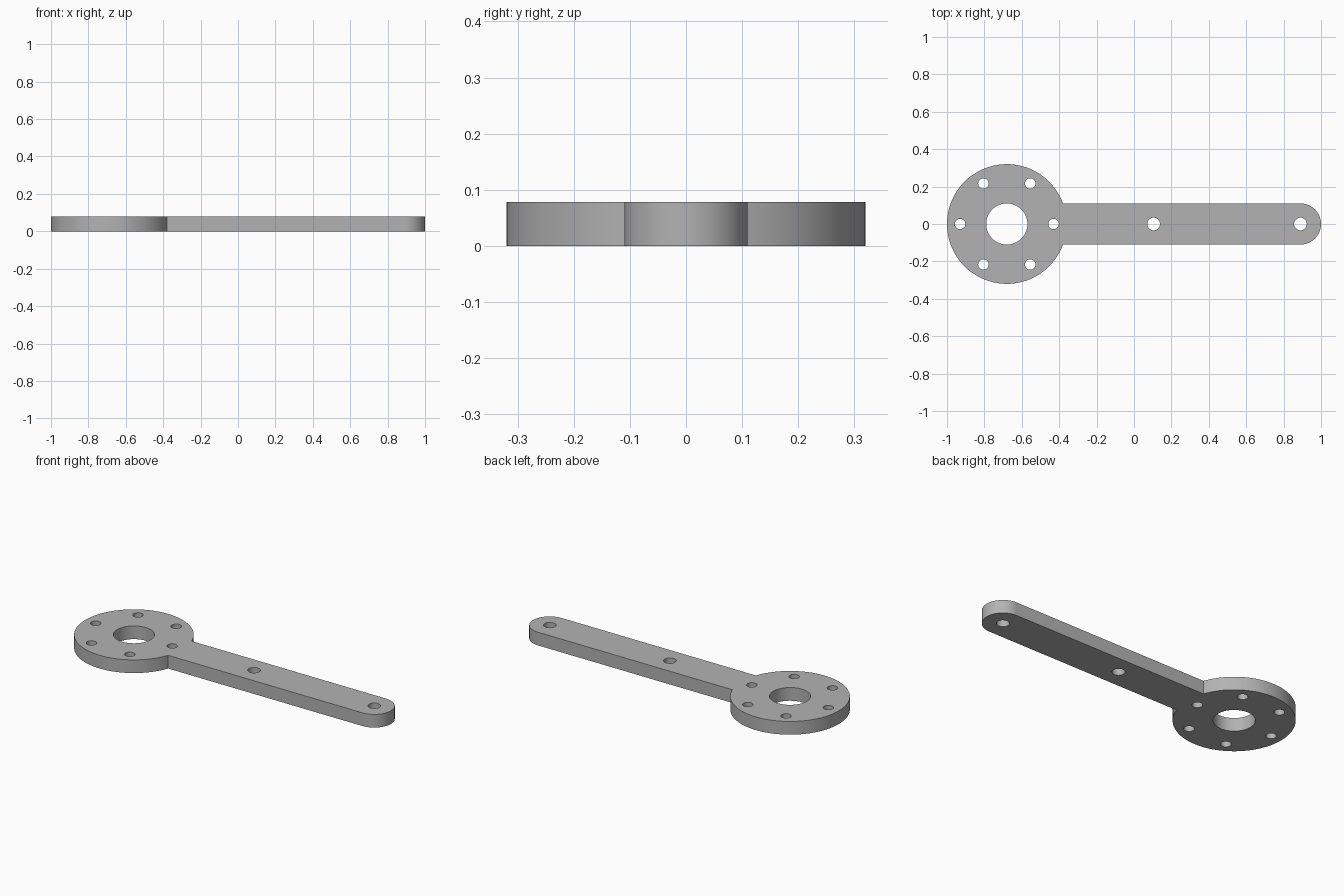
import bpy, bmesh
from math import sin, cos, pi, asin

cube = bpy.data.objects.get("Cube")
if cube:
    bpy.data.objects.remove(cube, do_unlink=True)

THICK = 0.078
HUB_X, HUB_R = -0.68, 0.32
TIP_X, ARM_R = 0.89, 0.11


def arc(x, y, r, start, end, steps):
    return [(x + r * cos(start + (end - start) * i / steps),
             y + r * sin(start + (end - start) * i / steps))
            for i in range(steps + 1)]


def circle(x, y, r, steps):
    return arc(x, y, r, 0, 2 * pi, steps)[:-1]


# Outline: round hub joined to a straight arm with a rounded tip
join = asin(ARM_R / HUB_R)
loops = [arc(HUB_X, 0, HUB_R, join, 2 * pi - join, 96)
         + arc(TIP_X, 0, ARM_R, -pi / 2, pi / 2, 32)]

# Centre bore, ring of bolt holes, and two arm holes
loops.append(circle(HUB_X, 0, 0.11, 64))
for i in range(6):
    a = i * pi / 3
    loops.append(circle(HUB_X + 0.25 * cos(a), 0.25 * sin(a), 0.028, 32))
for x in (0.105, TIP_X):
    loops.append(circle(x, 0, 0.034, 32))

# Filled flat profile, thickened into a plate
curve = bpy.data.curves.new("arm_profile", "CURVE")
curve.dimensions = "2D"
curve.fill_mode = "BOTH"
curve.extrude = THICK / 2
for pts in loops:
    spline = curve.splines.new("POLY")
    spline.points.add(len(pts) - 1)
    for p, (x, y) in zip(spline.points, pts):
        p.co = (x, y, THICK / 2, 1)
    spline.use_cyclic_u = True

helper = bpy.data.objects.new("arm_profile", curve)
bpy.context.collection.objects.link(helper)
bpy.context.view_layer.update()
mesh = bpy.data.meshes.new_from_object(
    helper.evaluated_get(bpy.context.evaluated_depsgraph_get()))
bpy.data.objects.remove(helper, do_unlink=True)

# Weld the caps to the walls and sit the plate on the ground
bm = bmesh.new()
bm.from_mesh(mesh)
bmesh.ops.remove_doubles(bm, verts=bm.verts, dist=0.0001)
bmesh.ops.recalc_face_normals(bm, faces=bm.faces)
low = min(v.co.z for v in bm.verts)
bmesh.ops.translate(bm, verts=bm.verts, vec=(0, 0, -low))
bm.to_mesh(mesh)
bm.free()

grey = bpy.data.materials.new("plain_grey")
grey.use_nodes = True
colour = (0.45, 0.45, 0.45, 1)
grey.diffuse_color = colour
grey.node_tree.nodes["Principled BSDF"].inputs["Base Color"].default_value = colour
mesh.materials.clear()
mesh.materials.append(grey)

plate = bpy.data.objects.new("drilled_lever_arm", mesh)
bpy.context.collection.objects.link(plate)
bpy.context.view_layer.objects.active = plate
plate.select_set(True)
bpy.ops.object.shade_smooth_by_angle(angle=pi / 6)
